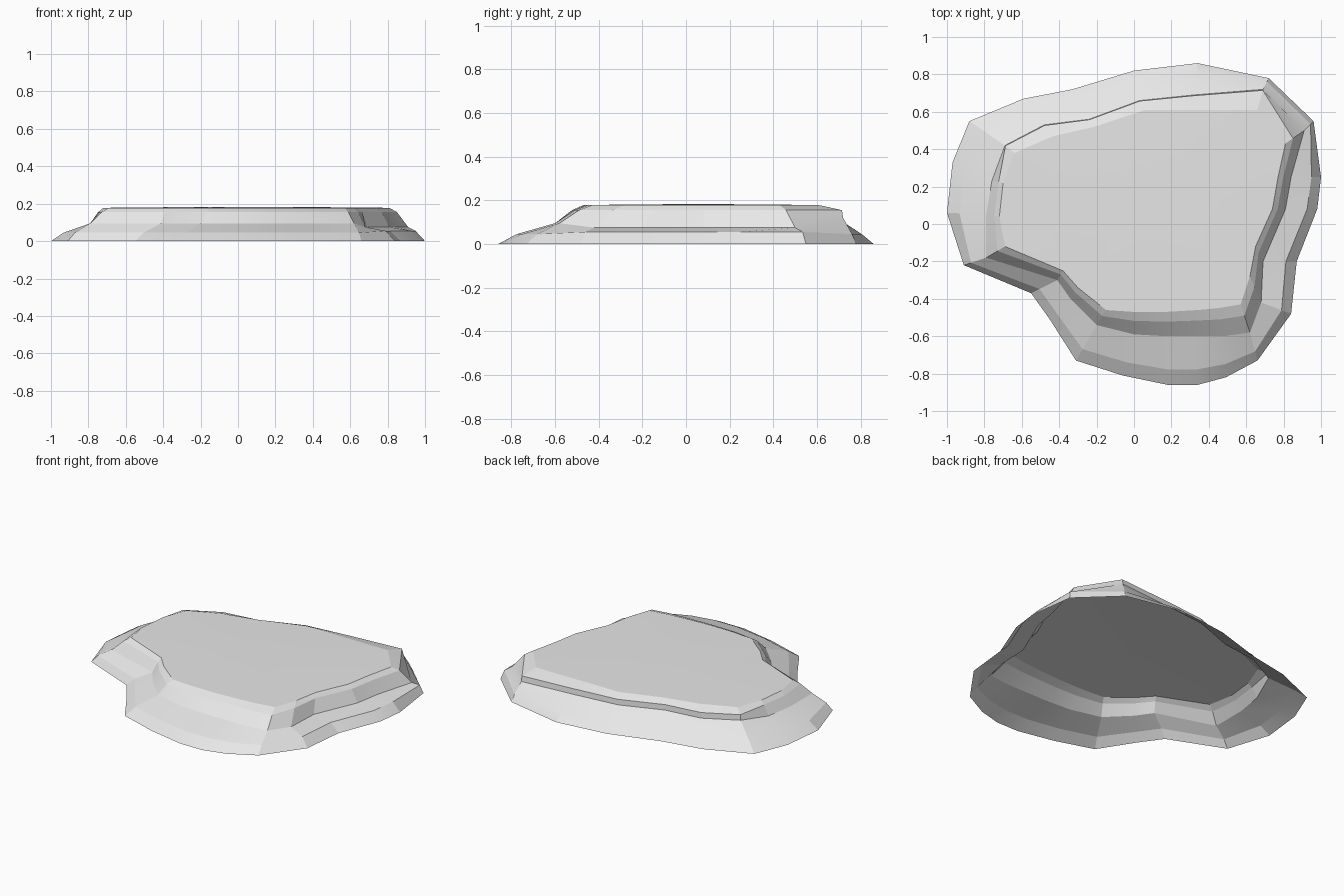
import bpy
import bmesh
from mathutils import Vector

default_cube = bpy.data.objects.get("Cube")
if default_cube:
    bpy.data.objects.remove(default_cube, do_unlink=True)

# Contour lines of the slab, counter-clockwise from the east side, in hundredths
ground_line = [(98, 8), (100, 25), (96, 55), (72, 78), (34, 86), (0, 82),
               (-33, 72), (-59, 67), (-88, 55), (-97, 33), (-100, 6),
               (-91, -22), (-55, -37), (-45, -51), (-31, -73), (-6, -81),
               (18, -86), (34, -86), (49, -82), (66, -73), (84, -48), (87, -20)]
wall_foot = [(81, 8), (84, 25), (91, 50), (69, 72), (32, 69), (3, 66),
             (-24, 56), (-48, 53), (-69, 42), (-76, 23), (-79, 5),
             (-79, -18), (-41, -30), (-34, -40), (-20, -54), (0, -59),
             (17, -60), (34, -60), (48, -60), (62, -58), (68, -42), (69, -20)]
top_rim = [(74, 8), (77, 25), (81, 43), (66, 61), (32, 61), (6, 61),
           (-21, 52), (-43, 47), (-64, 38), (-70, 22), (-72, 4),
           (-69, -12), (-38, -25), (-30, -34), (-15, -46), (0, -47),
           (17, -47), (34, -46), (45, -45), (57, -43), (62, -28), (65, -12)]


def contour(points, height):
    """Turn a contour line into 3D points at the given height."""
    return [Vector((x / 100, y / 100, height)) for x, y in points]


def blend(first, second, amount, height):
    """Make a contour between two others, with per-point amount and height."""
    result = []
    for start, end in zip(first, second):
        point = start.lerp(end, amount(start))
        point.z = height(start)
        result.append(point)
    return result


def is_east(point):
    return point.x > 0.7 and point.y < 0.7


def is_back(point):
    return point.y > 0.4 and not is_east(point)


def foot_height(point):
    if is_east(point):
        return 0.075
    return 0.12 if is_back(point) else 0.095


# Stack of contours from the ground to the flat top
ground = contour(ground_line, 0)
foot = contour(wall_foot, 0.1)
rim = contour(top_rim, 0.178)
for low, point in zip(ground, foot):
    point.z = foot_height(low)
ledge = blend(ground, foot, lambda p: 0.32, lambda p: 0.055 if is_east(p) else 0.045)
lip = blend(foot, rim, lambda p: 0.05 if is_back(p) else 0.6, lambda p: 0.155)
centre = Vector((0.05, 0.05, 0.183))
plateau = [point.lerp(centre, 0.4) for point in rim]
for point in plateau:
    point.z = 0.181

# Join neighbouring contours with faceted bands; the underside stays open
bm = bmesh.new()
rings = [[bm.verts.new(point) for point in ring]
         for ring in (ground, ledge, foot, lip, rim, plateau)]
count = len(ground)
for lower, upper in zip(rings, rings[1:]):
    for i in range(count):
        j = (i + 1) % count
        bm.faces.new((lower[i], lower[j], upper[j], upper[i]))

# Slightly domed cap
peak = bm.verts.new(centre)
for i in range(count):
    bm.faces.new((rings[-1][i], rings[-1][(i + 1) % count], peak))

mesh = bpy.data.meshes.new("rock_slab")
bm.to_mesh(mesh)
bm.free()
slab = bpy.data.objects.new("rock_slab", mesh)
bpy.context.collection.objects.link(slab)

# Pale grey stone
stone = bpy.data.materials.new("pale_stone")
stone.use_nodes = True
colour = (0.8, 0.8, 0.8, 1)
stone.diffuse_color = colour
stone.node_tree.nodes["Principled BSDF"].inputs["Base Color"].default_value = colour
mesh.materials.append(stone)

# Soften only the gentle folds
bpy.context.view_layer.objects.active = slab
slab.select_set(True)
bpy.ops.object.shade_smooth_by_angle(angle=0.2)
